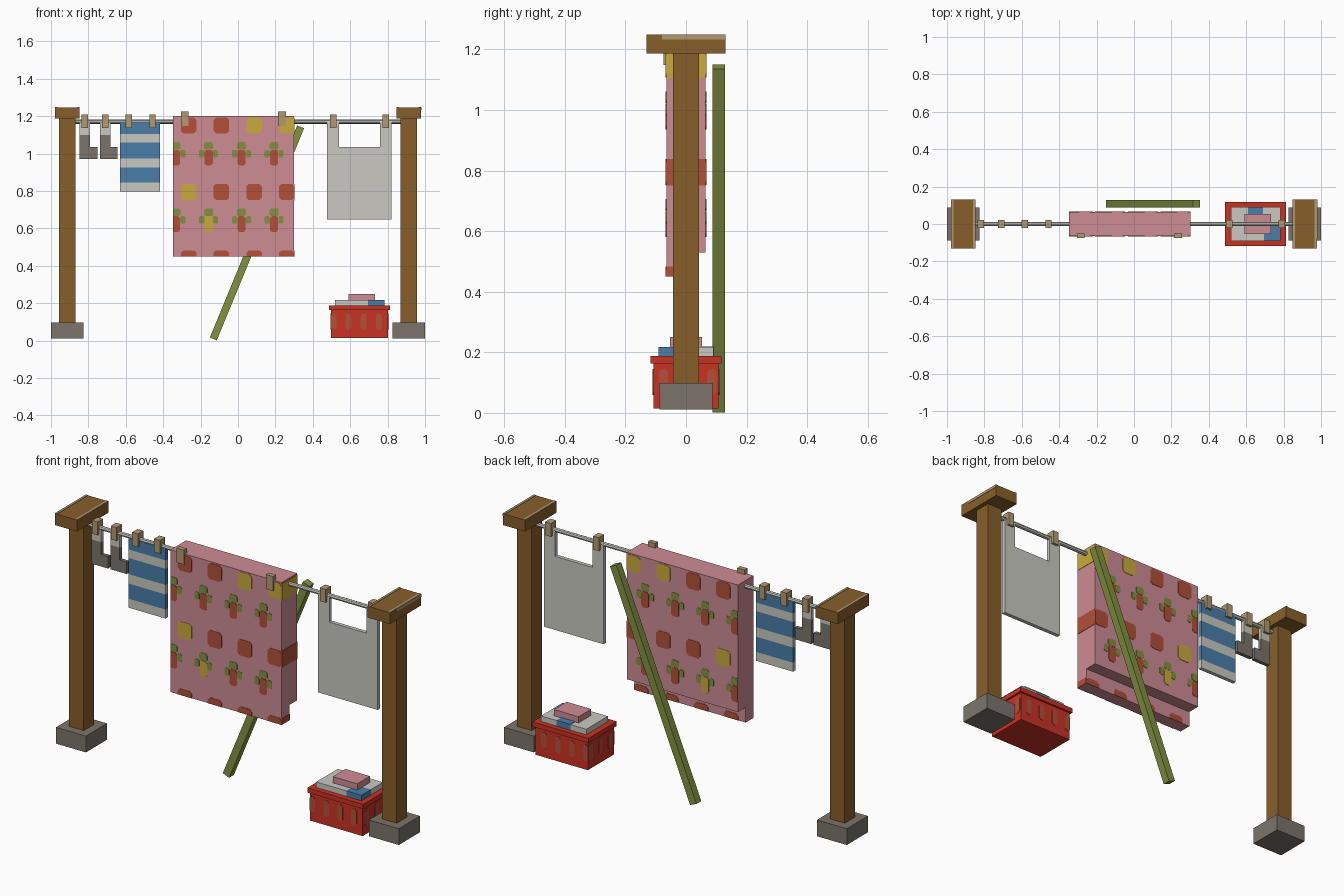
import bpy, bmesh, math
from mathutils import Vector

if "Cube" in bpy.data.objects:
    bpy.data.objects.remove(bpy.data.objects["Cube"], do_unlink=True)


def linear(c):
    c /= 255
    return c / 12.92 if c <= 0.04045 else ((c + 0.055) / 1.055) ** 2.4


PALETTE = {
    "brown": (137, 95, 43), "stone": (123, 116, 107), "light_grey": (202, 201, 193),
    "blue": (74, 126, 170), "pink": (205, 140, 148), "brick": (178, 80, 56),
    "green": (130, 146, 64), "yellow": (202, 170, 60), "tan": (178, 154, 114),
    "red": (202, 50, 36),
}
MATS = {}
for name, rgb in PALETTE.items():
    m = bpy.data.materials.new(name)
    m.use_nodes = True
    col = tuple(linear(c) for c in rgb) + (1,)
    m.diffuse_color = col
    bsdf = m.node_tree.nodes["Principled BSDF"]
    bsdf.inputs["Base Color"].default_value = col
    bsdf.inputs["Roughness"].default_value = 0.8
    MATS[name] = m


class Part:
    """Collects coloured prisms into one object."""

    def __init__(self, name):
        self.name, self.bm, self.colours = name, bmesh.new(), []

    def prism(self, pts, d0, d1, colour, axis="y"):
        # pts is an outline in (x, z) for axis y, or (y, z) for axis x
        if colour not in self.colours:
            self.colours.append(colour)
        put = (lambda p, d: (p[0], d, p[1])) if axis == "y" else (lambda p, d: (d, p[0], p[1]))
        a = [self.bm.verts.new(put(p, d0)) for p in pts]
        b = [self.bm.verts.new(put(p, d1)) for p in pts]
        faces = [self.bm.faces.new(a), self.bm.faces.new(b[::-1])]
        for i in range(len(pts)):
            j = (i + 1) % len(pts)
            faces.append(self.bm.faces.new((a[j], a[i], b[i], b[j])))
        for f in faces:
            f.material_index = self.colours.index(colour)

    def box(self, x0, x1, y0, y1, z0, z1, colour):
        self.prism([(x0, z0), (x1, z0), (x1, z1), (x0, z1)], y0, y1, colour)

    def done(self):
        bmesh.ops.recalc_face_normals(self.bm, faces=self.bm.faces)
        me = bpy.data.meshes.new(self.name)
        self.bm.to_mesh(me)
        self.bm.free()
        for c in self.colours:
            me.materials.append(MATS[c])
        ob = bpy.data.objects.new(self.name, me)
        bpy.context.collection.objects.link(ob)
        return ob


def simple_box(name, *args):
    p = Part(name)
    p.box(*args)
    return p.done()


def chamfered(cx, cz, hw, hh, cut):
    """Rectangle outline with cut corners."""
    return [(cx + sx * (hw - a * cut), cz + sz * (hh - (1 - a) * cut))
            for sx, sz, order in ((1, 1, (0, 1)), (-1, 1, (1, 0)), (-1, -1, (0, 1)), (1, -1, (1, 0)))
            for a in order]


# Posts with feet and caps
for side, s in (("right", -1), ("left", 1)):
    c = 0.913 * s
    simple_box(side + "_post", c - .043, c + .043, -.043, .043, .09, 1.19, "brown")
    simple_box(side + "_foot", c - .087, c + .087, -.088, .088, .012, .098, "stone")
    cap = Part(side + "_cap")
    cap.box(c - .065, c + .065, -.13, .13, 1.187, 1.247, "brown")
    for e in (-1, 1):
        cap.box(c + e * .059 - .006, c + e * .059 + .006, -.13, .13, 1.247, 1.249, "tan")
    if s > 0:
        cap.box(c + .065, c + .067, -.08, .13, 1.233, 1.247, "tan")
    cap.done()

# Clothes line
bpy.ops.mesh.primitive_cylinder_add(vertices=8, radius=.011, depth=1.75,
                                    location=(0, 0, 1.17), rotation=(0, math.pi / 2, 0))
line = bpy.context.object
line.name = "clothes_line"
line.data.materials.append(MATS["light_grey"])

# Pegs
for i, x in enumerate((-.82, -.71, -.585, -.457, .51, .79)):
    simple_box(f"peg_{i + 1}", x - .017, x + .017, -.022, .022, 1.138, 1.208, "tan")
for i, x in enumerate((-.285, .236)):
    simple_box(f"blanket_peg_{i + 1}", x - .021, x + .021, -.075, -.05, 1.148, 1.224, "tan")

# Blanket folded over the line, front half longer
X0, X1, TOP, LOW, BACK = -.348, .30, 1.2, .45, .53
blanket = Part("blanket")
blanket.prism([(-.065, LOW), (0, LOW), (0, BACK), (.065, BACK), (.065, TOP), (-.065, TOP)],
              X0, X1, "pink", "x")
blanket.done()

# Printed pattern: squares and flowers on the blanket
SQUARES = ((1.15, "brick brick yellow yellow"), (.795, "yellow brick brick brick"),
           (.44, "brick brick brick brick"))
FLOWERS = ((1.0, "brick brick brick brick"), (.645, "brick yellow brick brick"))
pattern = Part("blanket_pattern")


def printed(pts, colour):
    """Repeat a patch on each blanket face, clipped to that face."""
    for y0, y1, lo, hi in ((-.067, -.064, LOW, TOP), (.064, .067, BACK, TOP), (-.001, .002, LOW, BACK)):
        clip = [(min(max(x, X0), X1), min(max(z, lo), hi)) for x, z in pts]
        clip = [p for i, p in enumerate(clip) if (Vector(p) - Vector(clip[i - 1])).length > 1e-5]
        if len(clip) > 2 and max(p[1] for p in clip) - min(p[1] for p in clip) > .003:
            pattern.prism(clip, y0, y1, colour)


for z, row in SQUARES:
    for i, colour in enumerate(row.split()):
        printed(chamfered(-.264 + .175 * i, z, .041, .043, .013), colour)
    # the last patch runs around the side
    pattern.box(X1 - .001, X1 + .002, -.066, .066 if z > BACK else 0,
                max(z - .045, LOW), z + .043, colour)
for z, row in FLOWERS:
    for i, colour in enumerate(row.split()):
        x = -.332 + .175 * i
        printed(chamfered(x, z - .022, .022, .042, .01), colour)
        printed(chamfered(x, z + .041, .024, .02, .008), "green")
        for s in (-1, 1):
            printed(chamfered(x + s * .037, z, .014, .02, .006), "green")
pattern.done()

# Striped towel
towel = Part("striped_towel")
levels = (.798, .845, .925, .975, 1.06, 1.105, 1.165)
for i in range(6):
    towel.box(-.632, -.416, -.01, .01, levels[i], levels[i + 1], "blue" if i % 2 else "light_grey")
towel.done()

# Socks
for i, x in enumerate((-.847, -.738)):
    sock = Part(f"sock_{i + 1}")
    sock.prism([(x, .972), (x + .095, .972), (x + .095, 1.035), (x + .055, 1.035),
                (x + .055, 1.10), (x, 1.10)], -.01, .01, "stone")
    sock.box(x, x + .055, -.01, .01, 1.10, 1.165, "light_grey")
    sock.done()

# Vest with a square neckline
vest = Part("vest")
vest.prism([(.475, .647), (.822, .647), (.822, 1.17), (.758, 1.17), (.758, 1.035),
            (.54, 1.035), (.54, 1.17), (.475, 1.17)], -.01, .01, "light_grey")
vest.done()

# Leaning prop pole
a, b = Vector((-.132, .108, .009)), Vector((.335, .108, 1.143))
n = (b - a).normalized().cross(Vector((0, 1, 0))) * .02
prop = Part("prop_pole")
prop.prism([(p.x, p.z) for p in (a - n, a + n, b + n, b - n)], .088, .128, "green")
prop.done()

# Basket: body, rim frame and oval slots
BX = .65
basket = Part("basket")
basket.box(BX - .153, BX + .153, -.108, .108, .014, .168, "red")
for s in (-1, 1):
    basket.box(BX + s * .147 - .016, BX + s * .147 + .016, -.118, .118, .163, .188, "red")
    basket.box(BX - .131, BX + .131, s * .104 - .014, s * .104 + .014, .163, .188, "red")
    for i in range(4):
        basket.prism(chamfered(.51 + .081 * i, .102, .016, .043, .01),
                     s * .107, s * .110, "brick")
    for y in (-.075, .005, .085):
        basket.prism(chamfered(y, .102, .015, .043, .01),
                     BX + s * .152, BX + s * .155, "brick", "x")
basket.done()

# Folded laundry
laundry = Part("folded_laundry")
laundry.box(BX - .131, BX + .045, -.09, .09, .16, .217, "light_grey")
laundry.box(BX + .045, BX + .133, -.01, .09, .16, .217, "light_grey")
laundry.box(BX + .045, BX + .133, -.09, -.01, .16, .217, "blue")
laundry.box(BX - .04, BX + .04, .05, .092, .16, .219, "blue")
laundry.box(BX - .06, BX + .083, -.053, .053, .217, .25, "pink")
laundry.done()
